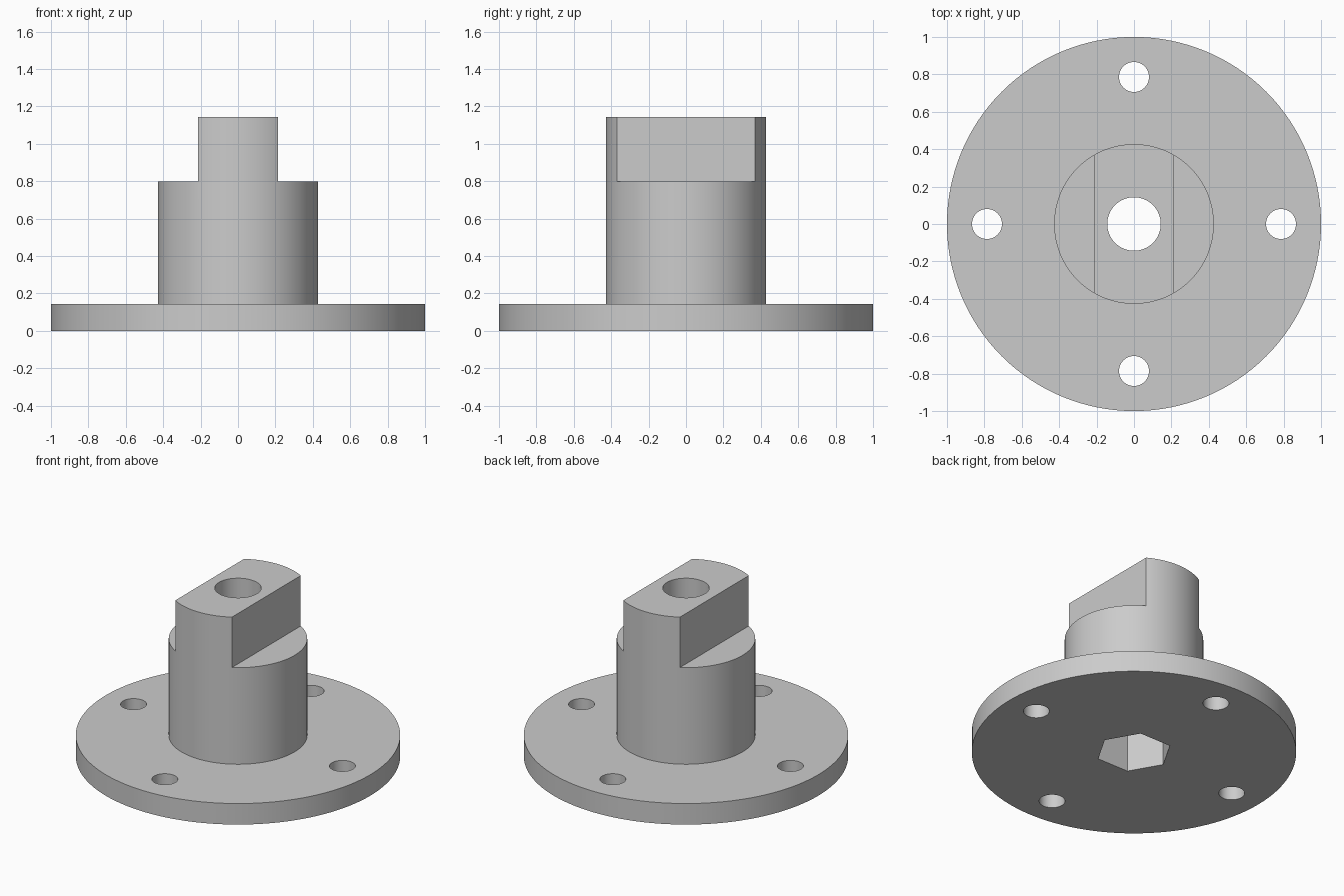
import bpy
import bmesh
from math import cos, sin, pi, radians

FLANGE_R, FLANGE_H = 1.0, 0.143
HUB_R, HUB_TOP, SHOULDER = 0.427, 1.143, 0.8
TANG_HALF = 0.213
BORE_R = 0.143
BOLT_R, BOLT_CIRCLE = 0.08, 0.786
HEX_R, HEX_DEPTH = 0.235, 0.57
SEGMENTS = 128

cube = bpy.data.objects.get("Cube")
if cube:
    bpy.data.objects.remove(cube, do_unlink=True)

grey = bpy.data.materials.new("plain_grey")
grey.use_nodes = True
colour = (0.6, 0.6, 0.6, 1)
grey.diffuse_color = colour
grey.node_tree.nodes["Principled BSDF"].inputs["Base Color"].default_value = colour


def add_object(name, bm):
    bmesh.ops.recalc_face_normals(bm, faces=bm.faces)
    mesh = bpy.data.meshes.new(name)
    bm.to_mesh(mesh)
    bm.free()
    mesh.materials.append(grey)
    obj = bpy.data.objects.new(name, mesh)
    bpy.context.collection.objects.link(obj)
    return obj


def prism(name, radius, z0, z1, sides, x=0, y=0):
    """Upright prism with its first corner on the +x side."""
    bm = bmesh.new()
    angles = [2 * pi * i / sides for i in range(sides)]
    base = bm.faces.new([bm.verts.new((x + radius * cos(a), y + radius * sin(a), z0))
                         for a in angles])
    top = bmesh.ops.extrude_face_region(bm, geom=[base])["geom"]
    bmesh.ops.translate(bm, vec=(0, 0, z1 - z0),
                        verts=[v for v in top if isinstance(v, bmesh.types.BMVert)])
    return add_object(name, bm)


def box(name, x0, x1, half_y, z0, z1):
    bm = bmesh.new()
    bmesh.ops.create_cube(bm, size=1)
    bmesh.ops.scale(bm, vec=(x1 - x0, 2 * half_y, z1 - z0), verts=bm.verts)
    bmesh.ops.translate(bm, vec=((x0 + x1) / 2, 0, (z0 + z1) / 2), verts=bm.verts)
    return add_object(name, bm)


def combine(target, tool, operation):
    """Apply a boolean and discard the tool."""
    mod = target.modifiers.new(tool.name, "BOOLEAN")
    mod.operation = operation
    mod.solver = "EXACT"
    mod.object = tool
    bpy.context.view_layer.objects.active = target
    bpy.ops.object.modifier_apply(modifier=mod.name)
    bpy.data.objects.remove(tool, do_unlink=True)


# Flange with the round hub rising from it
body = prism("flanged_hub", FLANGE_R, 0, FLANGE_H, SEGMENTS)
combine(body, prism("hub", HUB_R, FLANGE_H / 2, HUB_TOP, SEGMENTS), "UNION")

# Two flats leave a tang across the top of the hub
for side in (-1, 1):
    x0, x1 = sorted((side * TANG_HALF, side * 0.6))
    combine(body, box("tang_flat", x0, x1, 0.6, SHOULDER, HUB_TOP + 0.2), "DIFFERENCE")

# Central bore and the hexagonal socket beneath it
combine(body, prism("bore", BORE_R, HEX_DEPTH / 2, HUB_TOP + 0.2, 64), "DIFFERENCE")
combine(body, prism("hex_socket", HEX_R, -0.1, HEX_DEPTH, 6), "DIFFERENCE")

# Four bolt holes through the flange
for i in range(4):
    a = i * pi / 2
    hole = prism("bolt_hole", BOLT_R, -0.1, FLANGE_H + 0.1, 48,
                 BOLT_CIRCLE * cos(a), BOLT_CIRCLE * sin(a))
    combine(body, hole, "DIFFERENCE")

# Smooth round walls, crisp machined edges
bpy.ops.object.select_all(action="DESELECT")
body.select_set(True)
bpy.context.view_layer.objects.active = body
bpy.ops.object.shade_smooth_by_angle(angle=radians(30))
